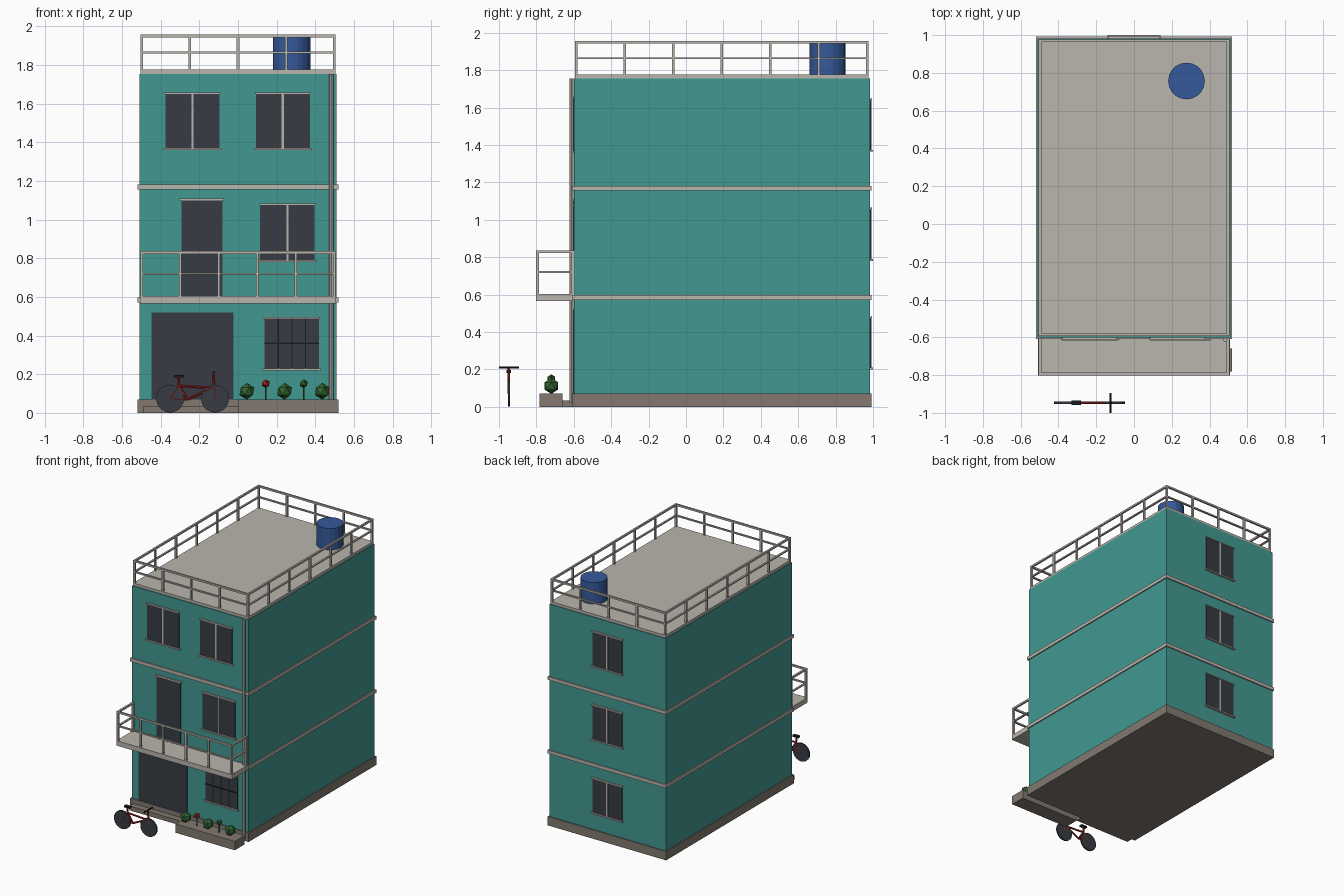
import bpy, bmesh, math
from mathutils import Vector, Matrix

cube = bpy.data.objects.get("Cube")
if cube:
    bpy.data.objects.remove(cube, do_unlink=True)


def material(name, rgb):
    lin = [((c / 255 + 0.055) / 1.055) ** 2.4 for c in rgb] + [1]
    m = bpy.data.materials.new(name)
    m.use_nodes = True
    m.diffuse_color = lin
    m.node_tree.nodes["Principled BSDF"].inputs["Base Color"].default_value = lin
    return m


TEAL = material("teal_wall", (66, 153, 145))
TRIM = material("light_concrete", (186, 181, 173))
BASE = material("dark_concrete", (130, 121, 112))
GLASS = material("dark_glass", (55, 60, 67))
BLACK = material("black_metal", (26, 27, 30))
BLUE = material("tank_blue", (53, 90, 155))
RED = material("red_paint", (165, 36, 36))
GREEN = material("leaf_green", (48, 100, 48))


def finish(name, bm, mat):
    mesh = bpy.data.meshes.new(name)
    bm.to_mesh(mesh)
    bm.free()
    mesh.materials.append(mat)
    ob = bpy.data.objects.new(name, mesh)
    bpy.context.collection.objects.link(ob)
    return ob


def add_box(bm, x0, x1, y0, y1, z0, z1):
    size = Matrix.Diagonal((x1 - x0, y1 - y0, z1 - z0, 1))
    mid = Matrix.Translation(((x0 + x1) / 2, (y0 + y1) / 2, (z0 + z1) / 2))
    bmesh.ops.create_cube(bm, size=1, matrix=mid @ size)


def box(name, mat, *bounds):
    bm = bmesh.new()
    add_box(bm, *bounds)
    return finish(name, bm, mat)


def add_rod(bm, a, b, r, sides=8):
    a, b = Vector(a), Vector(b)
    turn = (b - a).to_track_quat('Z', 'Y').to_matrix().to_4x4()
    bmesh.ops.create_cone(bm, cap_ends=True, segments=sides, radius1=r, radius2=r,
                          depth=(b - a).length, matrix=Matrix.Translation((a + b) / 2) @ turn)


def rods(name, mat, r, *pairs, sides=8):
    bm = bmesh.new()
    for a, b in pairs:
        add_rod(bm, a, b, r, sides)
    return finish(name, bm, mat)


def railing(name, corners, bays, z0, z_mid, z_top, w=0.007):
    """Square posts and two rails along a path of axis-aligned runs."""
    bm = bmesh.new()
    for (a, b), n in zip(zip(corners, corners[1:]), bays):
        a, b = Vector(a), Vector(b)
        for i in range(n + 1):
            p = a.lerp(b, i / n)
            add_box(bm, p.x - w, p.x + w, p.y - w, p.y + w, z0, z_top - w)
        lo = [min(a[k], b[k]) - w for k in (0, 1)]
        hi = [max(a[k], b[k]) + w for k in (0, 1)]
        for z, h in ((z_mid, 0.005), (z_top - w, w)):
            add_box(bm, lo[0], hi[0], lo[1], hi[1], z - h, z + h)
    finish(name, bm, TRIM)


FRONT, BACK = -0.6, 0.983


def opening(name, x0, x1, z0, z1, wall=FRONT, mullion=True, sill=True):
    """Dark plate on a wall with a lintel, optional sill and centre bar."""
    d = -1 if wall < 0 else 1

    def plate(part, mat, xa, xb, za, zb, depth):
        ya, yb = sorted((wall, wall + d * depth))
        box(name + part, mat, xa, xb, ya, yb, za, zb)

    plate("_pane", GLASS, x0, x1, z0, z1, 0.007)
    if mullion:
        m = (x0 + x1) / 2
        plate("_mullion", TRIM, m - 0.006, m + 0.006, z0, z1, 0.010)
    if sill:
        plate("_lintel", TRIM, x0 - 0.005, x1 + 0.005, z1 - 0.004, z1 + 0.004, 0.012)
        plate("_sill", TRIM, x0 - 0.01, x1 + 0.01, z0 - 0.006, z0 + 0.004, 0.017)


# Walls, plinth, floor bands and roof
box("walls", TEAL, -0.511, 0.511, FRONT, BACK, 0.01, 1.755)
box("plinth", BASE, -0.52, 0.52, -0.61, 0.992, 0, 0.07)
for name, z in (("lower_band", 0.572), ("upper_band", 1.156)):
    box(name, TRIM, -0.52, 0.52, -0.61, 0.992, z, z + 0.026)
box("roof_slab", TRIM, -0.505, 0.505, -0.593, 0.977, 1.75, 1.776)
railing("roof_railing",
        [(-0.498, -0.586), (0.498, -0.586), (0.498, 0.97), (-0.498, 0.97), (-0.498, -0.586)],
        [4, 6, 4, 6], 1.77, 1.864, 1.957)

# Water tank
rods("water_tank", BLUE, 0.097, ((0.278, 0.757, 1.77), (0.278, 0.757, 1.947)), sides=20)

# Balcony
box("balcony_slab", TRIM, -0.507, 0.507, -0.802, FRONT, 0.565, 0.604)
railing("balcony_railing",
        [(-0.498, -0.607), (-0.498, -0.794), (0.498, -0.794), (0.498, -0.607)],
        [1, 5, 1], 0.6, 0.72, 0.837)

# Drain pipe
rods("drain_pipe", TRIM, 0.011, ((0.483, -0.613, 0.02), (0.483, -0.613, 1.755)))

# Front windows and doors
opening("top_left_window", 0.092, 0.372, 1.367, 1.655)
opening("top_right_window", -0.375, -0.095, 1.367, 1.655)
opening("middle_window", 0.115, 0.397, 0.787, 1.08)
opening("ground_window", 0.138, 0.42, 0.226, 0.492, mullion=False)
opening("balcony_door", -0.292, -0.08, 0.6, 1.1, mullion=False, sill=False)
box("balcony_door_lintel", TRIM, -0.302, -0.072, -0.612, FRONT, 1.1, 1.11)
opening("garage_door", -0.447, -0.022, 0.07, 0.52, mullion=False, sill=False)

# Bars over the ground window
bm = bmesh.new()
for i in range(1, 4):
    x = 0.138 + 0.282 * i / 4
    add_box(bm, x - 0.003, x + 0.003, -0.612, -0.604, 0.23, 0.488)
add_box(bm, 0.138, 0.42, -0.612, -0.604, 0.357, 0.363)
finish("window_bars", bm, BLACK)

# Back windows, one per floor
for floor, z in (("ground", 0.205), ("middle", 0.787), ("top", 1.37)):
    opening("back_" + floor + "_window", -0.13, 0.13, z, z + 0.275, wall=BACK)

# Entrance step and planter
box("entrance_step", BASE, -0.49, 0.0, -0.66, -0.605, 0, 0.035)
box("planter", BASE, 0.0, 0.52, -0.782, -0.66, 0, 0.07)


def ball(name, mat, x, z, r):
    bm = bmesh.new()
    bmesh.ops.create_icosphere(bm, subdivisions=1, radius=r,
                               matrix=Matrix.Translation((x, -0.72, z)))
    finish(name, bm, mat)


# Bushes and flowers
for i in range(3):
    ball("bush", GREEN, 0.046 + 0.195 * i, 0.112, 0.043)
for x, mat in ((0.144, RED), (0.34, GREEN)):
    rods("flower_stem", GREEN, 0.005, ((x, -0.72, 0.065), (x, -0.72, 0.145)), sides=6)
    ball("flower_head", mat, x, 0.151, 0.023)

# Bicycle
Y = -0.947
for name, x in (("rear_wheel", -0.351), ("front_wheel", -0.119)):
    rods(name, GLASS, 0.072, ((x, Y - 0.006, 0.074), (x, Y + 0.006, 0.074)), sides=20)


def at(x, z):
    return (x, Y, z)


rear, crank, seat, head = at(-0.351, 0.074), at(-0.26, 0.07), at(-0.305, 0.14), at(-0.135, 0.13)
rods("bicycle_frame", RED, 0.007, (rear, crank), (rear, seat), (crank, seat),
     (seat, head), (crank, head), (at(-0.119, 0.074), at(-0.128, 0.205)),
     (seat, at(-0.308, 0.185)))
rods("handlebar", BLACK, 0.006, ((-0.125, -1.0, 0.21), (-0.125, Y + 0.053, 0.21)))
box("saddle", BLACK, -0.33, -0.28, Y - 0.012, Y + 0.012, 0.182, 0.196)
